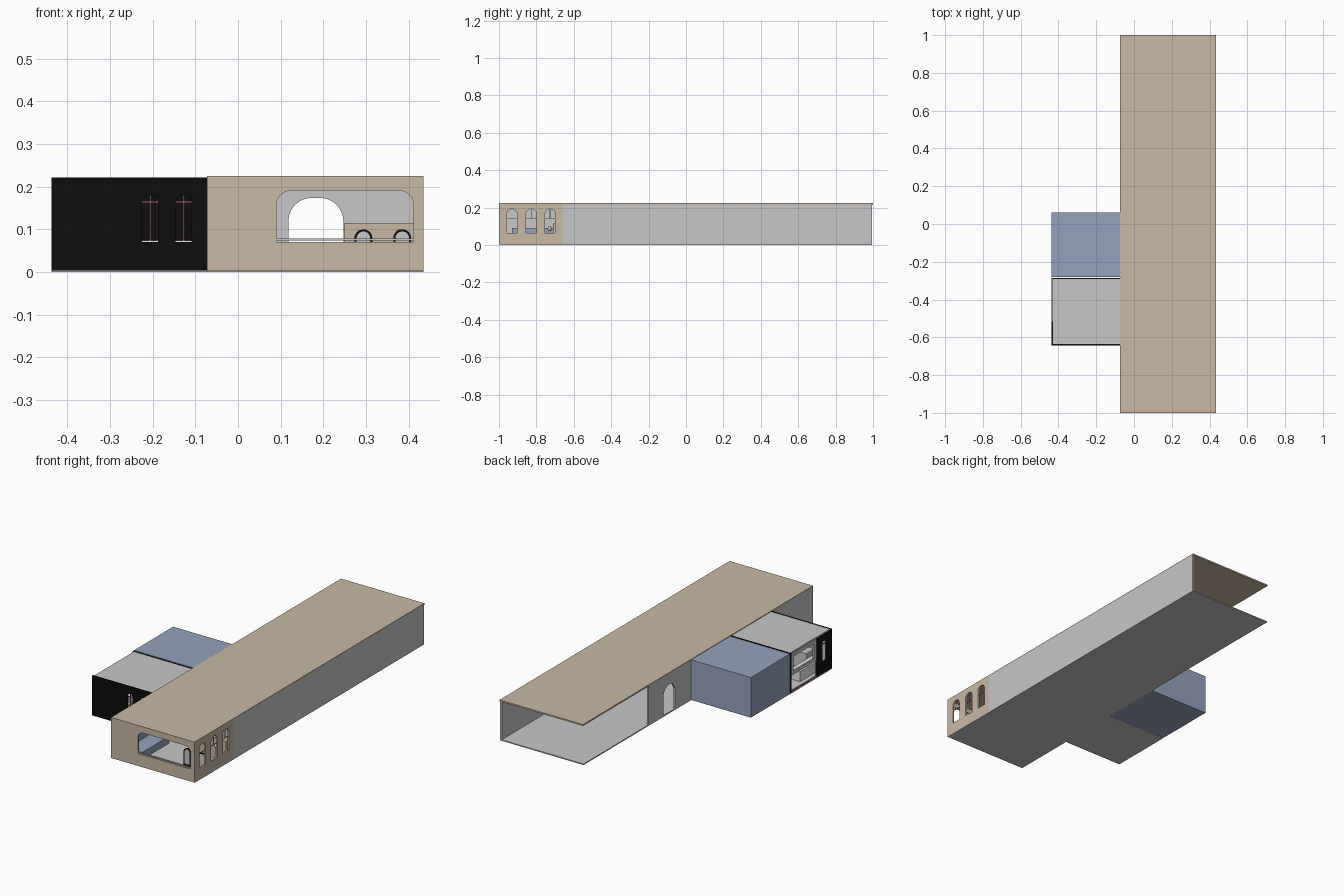
import bpy, bmesh, math
from mathutils import Matrix

if "Cube" in bpy.data.objects:
    bpy.data.objects.remove(bpy.data.objects["Cube"])


def material(name, rgb):
    m = bpy.data.materials.new(name)
    m.diffuse_color = (*rgb, 1)
    m.use_nodes = True
    m.node_tree.nodes["Principled BSDF"].inputs["Base Color"].default_value = m.diffuse_color
    return m


BEIGE = material("beige", (0.58, 0.48, 0.37))
GRAY = material("light gray", (0.57, 0.57, 0.57))
BLACK = material("black", (0.004, 0.004, 0.004))
BLUE = material("slate blue", (0.30, 0.36, 0.51))
ROSE = material("rose", (0.30, 0.11, 0.15))
WHITE = material("white", (0.80, 0.80, 0.80))


def add_mesh(name, me, mat):
    me.materials.clear()
    me.materials.append(mat)
    me.name = name
    ob = bpy.data.objects.new(name, me)
    bpy.context.collection.objects.link(ob)
    return ob


def box(name, x, y, z, mat):
    """Box from (min, max) pairs."""
    bm = bmesh.new()
    bmesh.ops.create_cube(bm, size=1)
    for v in bm.verts:
        v.co = [(a + b) / 2 + c * (b - a) for (a, b), c in zip((x, y, z), v.co)]
    me = bpy.data.meshes.new(name)
    bm.to_mesh(me)
    bm.free()
    return add_mesh(name, me, mat)


def rect(u0, u1, v0, v1):
    return [(u0, v0), (u1, v0), (u1, v1), (u0, v1)]


def arch(u0, u1, v0, v1, r=None, n=6):
    """Opening with rounded upper corners; the default radius gives a full arch."""
    r = r or (u1 - u0) / 2
    pts = [(u0, v0), (u1, v0)]
    for cu, start in ((u1 - r, 0), (u0 + r, 90)):
        for i in range(n + 1):
            a = math.radians(start + 90 * i / n)
            p = (cu + r * math.cos(a), v1 - r + r * math.sin(a))
            if math.dist(p, pts[-1]) > 1e-5:
                pts.append(p)
    return pts


def panel(name, axis, pos, thick, loops, mat):
    """Flat wall across an axis; the first loop is the outline, the rest are holes."""
    cu = bpy.data.curves.new(name + "_profile", "CURVE")
    cu.dimensions = "2D"
    cu.fill_mode = "BOTH"
    cu.extrude = thick / 2
    for pts in loops:
        s = cu.splines.new("POLY")
        s.points.add(len(pts) - 1)
        for p, (u, v) in zip(s.points, pts):
            p.co = (u, v, 0, 1)
        s.use_cyclic_u = True
    tmp = bpy.data.objects.new(name + "_profile", cu)
    bpy.context.collection.objects.link(tmp)
    dg = bpy.context.evaluated_depsgraph_get()
    me = bpy.data.meshes.new_from_object(tmp.evaluated_get(dg))
    bpy.data.objects.remove(tmp)
    if axis == "x":
        m = Matrix(((0, 0, 1, pos), (1, 0, 0, 0), (0, 1, 0, 0), (0, 0, 0, 1)))
    else:
        m = Matrix(((1, 0, 0, 0), (0, 0, -1, pos), (0, 1, 0, 0), (0, 0, 0, 1)))
    me.transform(m)
    for p in me.polygons:
        p.use_smooth = False
    return add_mesh(name, me, mat)


# Long hall: floor, roof, walls
XL, XR, H, T = -0.073, 0.435, 0.225, 0.01
LO, HI = 0.006, 0.217
box("hall_floor", (XL, XR), (-0.995, 0.995), (0, LO), GRAY)
box("hall_roof", (XL, XR), (-1, 1), (HI, H), BEIGE)
panel("front_wall", "y", -1 + T / 2, T,
      [rect(XL, XR, 0.002, HI), arch(0.09, 0.412, 0.07, 0.191, 0.035)], BEIGE)
side_windows = [(-0.957, -0.904), (-0.855, -0.80), (-0.753, -0.70)]
panel("right_wall_front", "x", XR - T / 2, T,
      [rect(-1 + T, -0.66, 0.002, HI)] +
      [arch(a, b, 0.065, 0.193) for a, b in side_windows], BEIGE)
box("right_wall_rear", (XR - T, XR), (-0.66, 0.995), (LO, HI), GRAY)
panel("left_wall", "x", XL + T / 2, T,
      [rect(-1 + T, 0.43, LO, HI), arch(0.20, 0.30, 0.008, 0.16)], GRAY)
panel("inner_wall", "y", -0.66, T,
      [rect(XL + T, XR - T, LO, HI), arch(0.118, 0.247, 0.008, 0.174, 0.055)], GRAY)

# Window bars and sill rail
box("sill_rail", (0.09, 0.412), (-0.998, -0.992), (0.074, 0.079), GRAY)
for i, (a, b) in enumerate(side_windows):
    box(f"side_window_crossbar_{i}", (0.428, 0.432), (a, b), (0.141, 0.145), BEIGE)
    if i:
        c = (a + b) / 2
        box(f"side_window_upright_{i}", (0.428, 0.432), (c - 0.002, c + 0.002),
            (0.143, 0.193), BEIGE)

# Furniture of the front room
box("counter", (0.248, 0.424), (-0.71, -0.666), (LO, 0.115), BEIGE)
box("sofa_seat", (-0.06, 0.07), (-0.93, -0.70), (LO, 0.045), BLUE)
box("sofa_back", (-0.063, -0.02), (-0.93, -0.70), (0.045, 0.09), BLUE)
for i, x in enumerate((0.294, 0.385)):
    panel(f"chair_frame_{i}", "y", -0.86, 0.008,
          [arch(x - 0.021, x + 0.021, LO, 0.10), arch(x - 0.016, x + 0.016, 0.012, 0.095)],
          BLACK)
    panel(f"chair_back_{i}", "y", -0.86, 0.004,
          [arch(x - 0.016, x + 0.016, 0.012, 0.095)], GRAY)
    box(f"chair_seat_{i}", (x - 0.02, x + 0.02), (-0.856, -0.815), (0.042, 0.05), BLACK)
bm = bmesh.new()
bmesh.ops.create_uvsphere(bm, u_segments=12, v_segments=8, radius=0.012,
                          matrix=Matrix.Translation((0.38, -0.728, 0.088)))
ball = bpy.data.meshes.new("round_ornament")
bm.to_mesh(ball)
bm.free()
add_mesh("round_ornament", ball, GRAY)
box("ornament_stand", (0.374, 0.386), (-0.734, -0.722), (LO, 0.078), GRAY)

# Side room with black walls
RX = -0.437
box("side_room_floor", (RX, XL), (-0.638, -0.285), (0, LO), GRAY)
box("side_room_roof", (-0.43, XL), (-0.636, -0.292), (0.214, 0.221), GRAY)
front_holes = [arch(-0.225, -0.188, 0.07, 0.182), arch(-0.146, -0.109, 0.07, 0.182)]
panel("side_room_front_wall", "y", -0.64, 0.008,
      [rect(RX, XL, 0.003, 0.222)] + front_holes, BLACK)
panel("side_room_lining", "y", -0.634, 0.004,
      [rect(-0.428, XL, LO, 0.214)] + front_holes, GRAY)
box("side_room_rear_wall", (RX, XL), (-0.292, -0.285), (LO, 0.222), BLACK)
panel("side_room_left_wall", "x", RX + 0.004, 0.008,
      [rect(-0.636, -0.515, LO, 0.214), arch(-0.595, -0.56, 0.07, 0.182)], BLACK)
panel("side_room_window_frame", "x", RX + 0.006, 0.008,
      [rect(-0.515, -0.292, 0.095, 0.214), rect(-0.49, -0.315, 0.115, 0.195)], GRAY)
box("side_room_threshold", (RX, RX + 0.008), (-0.515, -0.292), (LO, 0.012), ROSE)
box("side_room_bench", (-0.40, -0.34), (-0.61, -0.42), (LO, 0.06), WHITE)
box("side_room_shelf", (-0.34, -0.25), (-0.63, -0.56), (LO, 0.09), GRAY)

# Rose bars and pale sills of the arched windows
for i, (a, b, bars) in enumerate(((-0.225, -0.188, (-0.206, -0.19)),
                                  (-0.146, -0.109, (-0.1275,)))):
    box(f"arched_window_sill_{i}", (a, b), (-0.643, -0.634), (0.069, 0.074), WHITE)
    box(f"arched_window_crossbar_{i}", (a, b), (-0.642, -0.638), (0.162, 0.166), ROSE)
    for j, x in enumerate(bars):
        box(f"arched_window_upright_{i}_{j}", (x - 0.0015, x + 0.0015),
            (-0.642, -0.638), (0.072, 0.18), ROSE)
for y in (-0.593, -0.562):
    box("left_window_upright", (RX + 0.002, RX + 0.006), (y - 0.002, y + 0.002),
        (0.07, 0.166), ROSE)
box("left_window_crossbar", (RX + 0.002, RX + 0.006), (-0.595, -0.56), (0.162, 0.166), ROSE)

# Closed blue annex
box("blue_annex", (RX, XL), (-0.28, 0.06), (0.001, 0.222), BLUE)
